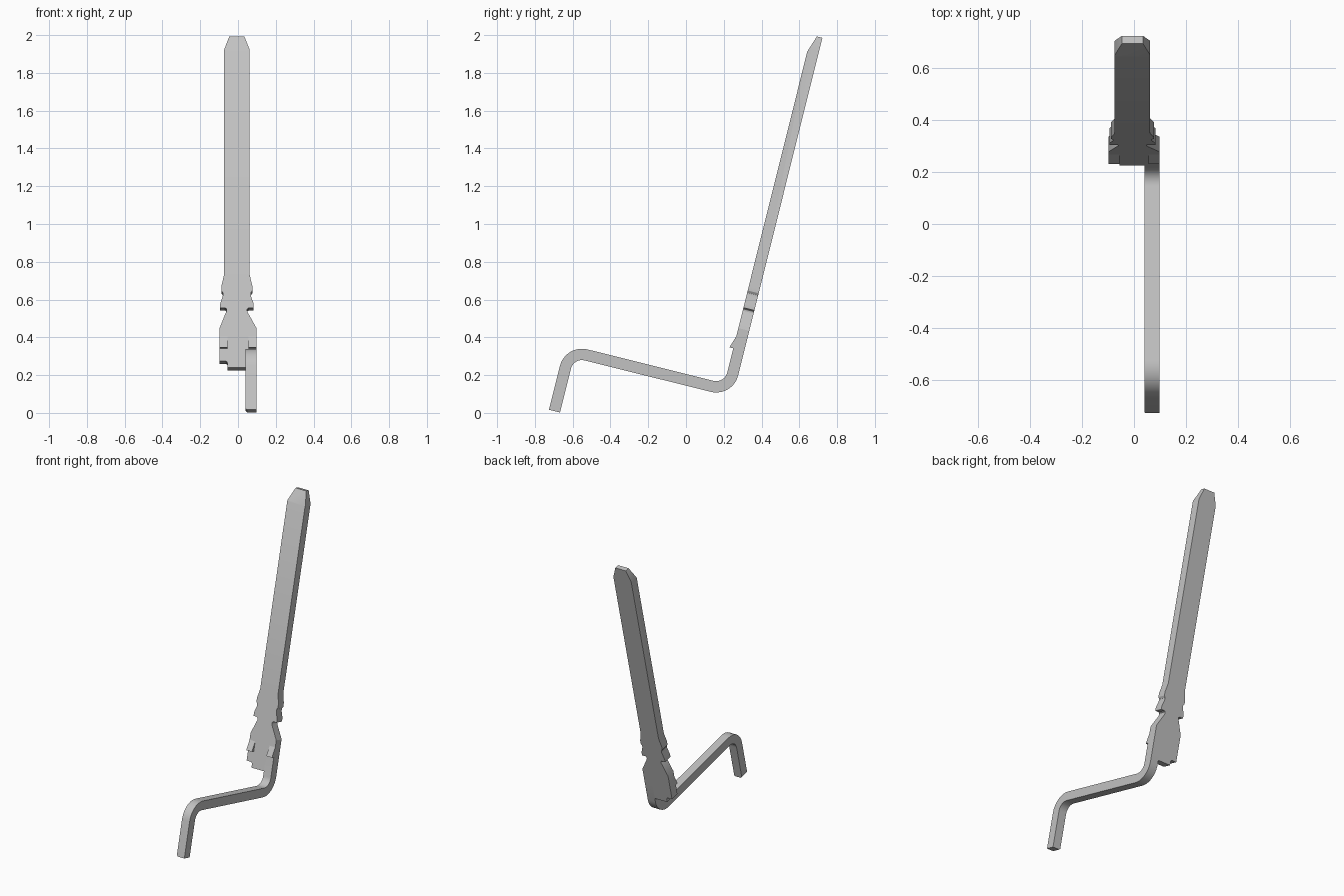
import bpy, bmesh, math
from mathutils import Matrix, Vector

cube = bpy.data.objects.get("Cube")
if cube:
    bpy.data.objects.remove(cube, do_unlink=True)

TILT = math.radians(14)
HALF = 0.03          # half of the sheet thickness
ORIGIN = Vector((0, 0.196, 0))
lean = Matrix.Translation(ORIGIN) @ Matrix.Rotation(-TILT, 4, 'X')

metal = bpy.data.materials.new("grey_metal")
metal.use_nodes = True
GREY = (0.54, 0.54, 0.54, 1)
metal.diffuse_color = GREY
metal.node_tree.nodes["Principled BSDF"].inputs["Base Color"].default_value = GREY


def prism(points, offset):
    """Closed outline extruded along an offset vector."""
    bm = bmesh.new()
    face = bm.faces.new([bm.verts.new(p) for p in points])
    new = bmesh.ops.extrude_face_region(bm, geom=[face])["geom"]
    bmesh.ops.translate(bm, verts=[v for v in new if isinstance(v, bmesh.types.BMVert)], vec=offset)
    bmesh.ops.recalc_face_normals(bm, faces=bm.faces)
    return bm


def finish(name, bm, matrix=None):
    if matrix:
        bm.transform(matrix)
    bmesh.ops.recalc_face_normals(bm, faces=bm.faces)
    mesh = bpy.data.meshes.new(name)
    bm.to_mesh(mesh)
    bm.free()
    mesh.materials.append(metal)
    obj = bpy.data.objects.new(name, mesh)
    bpy.context.collection.objects.link(obj)
    bpy.ops.object.select_all(action='DESELECT')
    obj.select_set(True)
    bpy.context.view_layer.objects.active = obj
    bpy.ops.object.shade_smooth_by_angle(angle=math.radians(25))
    return obj


# Blade: half outline as (half width, height along the blade), mirrored
TOP = 2.054
MID = -0.006
side = [(0.04, TOP), (0.068, TOP - 0.08), (0.068, 0.745), (0.082, 0.685), (0.082, 0.66),
        (0.074, 0.648), (0.074, 0.632), (0.088, 0.59), (0.088, 0.566), (0.062, 0.566),
        (0.055, 0.56), (0.054, 0.55), (0.06, 0.536)]
left_foot = [(-0.098, 0.455), (-0.098, 0.275), (-0.066, 0.275), (-0.058, 0.271),
             (-0.055, 0.262), (-0.055, 0.24)]
right_foot = [(0.04, 0.24), (0.04, 0.345), (0.098, 0.345), (0.098, 0.455)]
outline = [(MID - w, s) for w, s in side] + left_foot + right_foot
outline += [(MID + w, s) for w, s in reversed(side)]
bm = prism([(x, -HALF, s) for x, s in outline], (0, 2 * HALF, 0))
# Slanted cut on the front of the tip
cut = bmesh.ops.bisect_plane(bm, geom=bm.verts[:] + bm.edges[:] + bm.faces[:],
                             plane_co=(0, 0, TOP), plane_no=(0, -0.09, 0.03), clear_outer=True)
bmesh.ops.holes_fill(bm, edges=[e for e in bm.edges if e.is_boundary], sides=0)
finish("blade", bm, lean)

# Wedge barbs pressed out of the front face
for name, x in (("right_barb", -0.098), ("left_barb", 0.055)):
    wedge = [(x, -HALF + 0.01, 0.345), (x, -HALF - 0.021, 0.345),
             (x, -HALF, 0.41), (x, -HALF + 0.01, 0.41)]
    finish(name, prism(wedge, (0.043, 0, 0)), lean)

# Tail: bent strip with two rounded right-angle bends
up = Vector((0, math.sin(TILT), math.cos(TILT)))
across = Vector((0, math.cos(TILT), -math.sin(TILT)))
R = 0.09
STEPS = 10
low_bend = Vector((0, 0.2256, 0.1188))
high_bend = Vector((0, -0.6166, 0.3287))


def bend(corner, d_in, d_out):
    """Centre-line points and normals around one bend."""
    centre = corner - d_in * R + d_out * R
    turn = d_in.cross(d_out).x
    result = []
    for i in range(STEPS + 1):
        a = math.pi / 2 * i / STEPS
        radial = -d_out * math.cos(a) + d_in * math.sin(a)
        result.append((centre + radial * R, radial * turn))
    return result


start = ORIGIN + up * 0.345
end = high_bend - up * 0.329
path = [(start, across)] + bend(low_bend, -up, -across) + bend(high_bend, -across, -up) + [(end, across)]
# Keep each normal on one consistent side of the strip
rims = [[], []]
previous = across
for i, (p, n) in enumerate(path):
    n = n if n.dot(previous) >= 0 else -n
    previous = n
    rims[0].append(p + n * HALF)
    rims[1].append(p - n * HALF)
strip = rims[0] + rims[1][::-1]
bm = prism([p + Vector((0.04, 0, 0)) for p in strip], (0.058, 0, 0))
# Small chamfer on the corners of the free end
tip = [e for e in bm.edges if all((v.co - end).length < 0.08 for v in e.verts)
       and abs((e.verts[0].co - e.verts[1].co).normalized().dot(across)) > 0.9]
bmesh.ops.bevel(bm, geom=tip, offset=0.008, segments=1, affect='EDGES')
finish("tail", bm)
